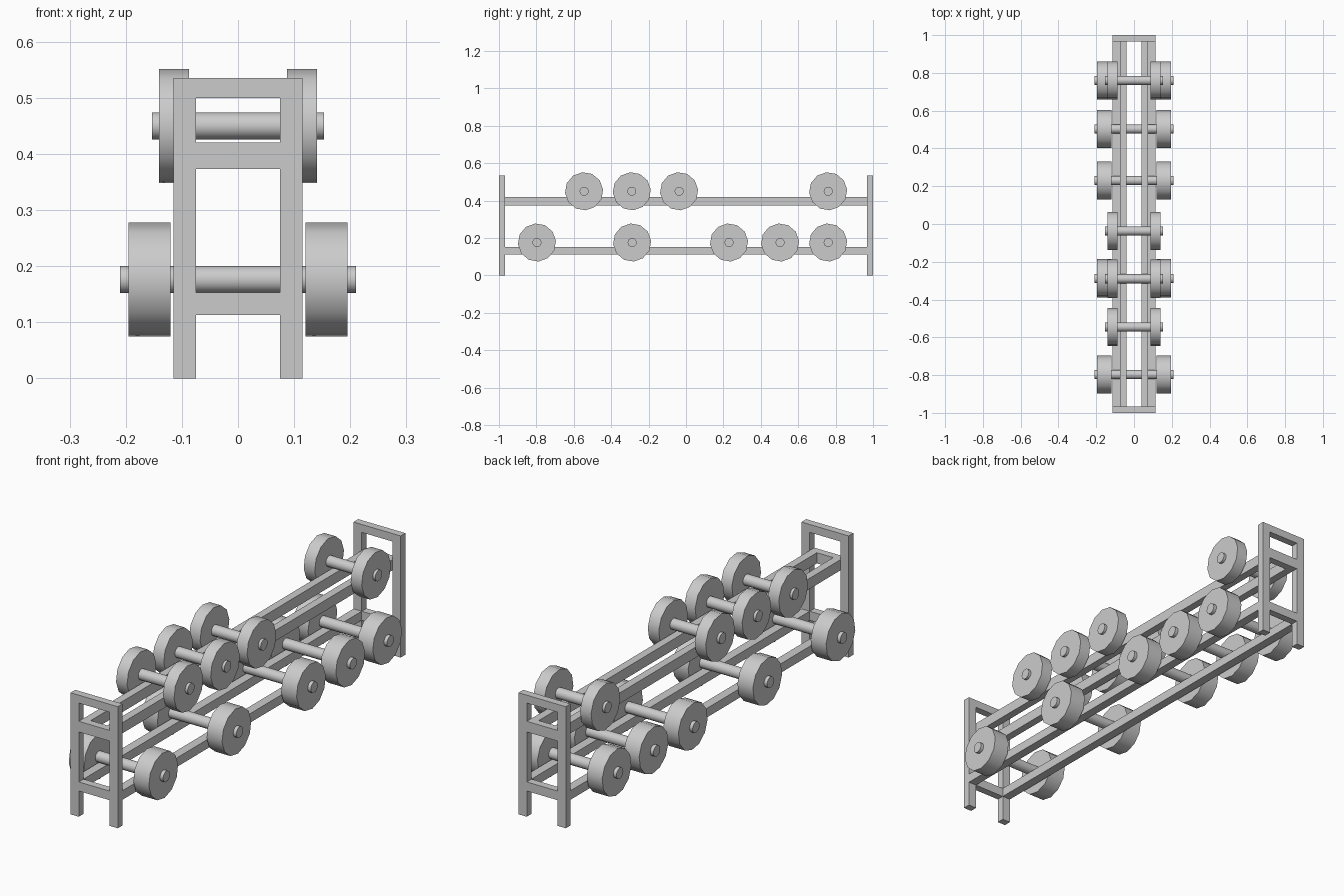
import bpy, bmesh, math
from mathutils import Matrix, Vector

if "Cube" in bpy.data.objects:
    bpy.data.objects.remove(bpy.data.objects["Cube"])


def new_object(name, bm):
    mesh = bpy.data.meshes.new(name)
    bm.to_mesh(mesh)
    bm.free()
    ob = bpy.data.objects.new(name, mesh)
    bpy.context.collection.objects.link(ob)
    return ob


def add_box(bm, x0, x1, y0, y1, z0, z1):
    size = Vector((x1 - x0, y1 - y0, z1 - z0))
    mid = Vector((x0 + x1, y0 + y1, z0 + z1)) / 2
    bmesh.ops.create_cube(bm, size=1, matrix=Matrix.Translation(mid) @ Matrix.Diagonal((*size, 1)))


def add_disc(bm, x0, x1, y, z, radius, sides, turn=0.0):
    # cylinder lying along x
    m = (Matrix.Translation(((x0 + x1) / 2, y, z))
         @ Matrix.Rotation(turn, 4, 'X') @ Matrix.Rotation(math.pi / 2, 4, 'Y'))
    bmesh.ops.create_cone(bm, cap_ends=True, segments=sides, radius1=radius,
                          radius2=radius, depth=x1 - x0, matrix=m)


OUT, INN = 0.115, 0.075          # post outer and inner x
FRAME_IN = 0.967                 # inner face of end frames
UPPER, LOWER = (0.373, 0.42), (0.113, 0.153)

# End frames: two posts, a top bar and two cross bars
for name, y0, y1 in (("front_frame", -1, -FRAME_IN), ("back_frame", FRAME_IN, 1)):
    bm = bmesh.new()
    for s in (-1, 1):
        xs = sorted((s * INN, s * OUT))
        add_box(bm, *xs, y0, y1, 0, 0.535)
    for z0, z1 in ((0.5, 0.535), UPPER, LOWER):
        add_box(bm, -INN, INN, y0, y1, z0, z1)
    new_object(name, bm)

# Long shelf rails: upper pair set inside, lower pair in line with the posts
for name, xi, xo, zs in (("upper_rail", 0.04, 0.075, UPPER), ("lower_rail", 0.075, 0.115, LOWER)):
    for side, s in (("left", -1), ("right", 1)):
        bm = bmesh.new()
        add_box(bm, *sorted((s * xi, s * xo)), -FRAME_IN, FRAME_IN, *zs)
        new_object(f"{name}_{side}", bm)


# Dumbbells: a handle through two heads
def dumbbell(name, y, z, head_in, head_out, half_handle):
    bm = bmesh.new()
    add_disc(bm, -half_handle, half_handle, y, z, 0.024, 16)
    for s in (-1, 1):
        add_disc(bm, *sorted((s * head_in, s * head_out)), y, z, 0.102, 12, math.radians(5))
    ob = new_object(name, bm)
    bpy.ops.object.select_all(action='DESELECT')
    ob.select_set(True)
    bpy.context.view_layer.objects.active = ob
    bpy.ops.object.shade_smooth_by_angle(angle=math.radians(35))


for i, y in enumerate((-0.545, -0.29, -0.037, 0.76)):
    dumbbell(f"small_dumbbell_{i + 1}", y, 0.45, 0.0875, 0.141, 0.153)
for i, y in enumerate((-0.797, -0.288, 0.23, 0.503, 0.76)):
    dumbbell(f"large_dumbbell_{i + 1}", y, 0.176, 0.12, 0.195, 0.21)
